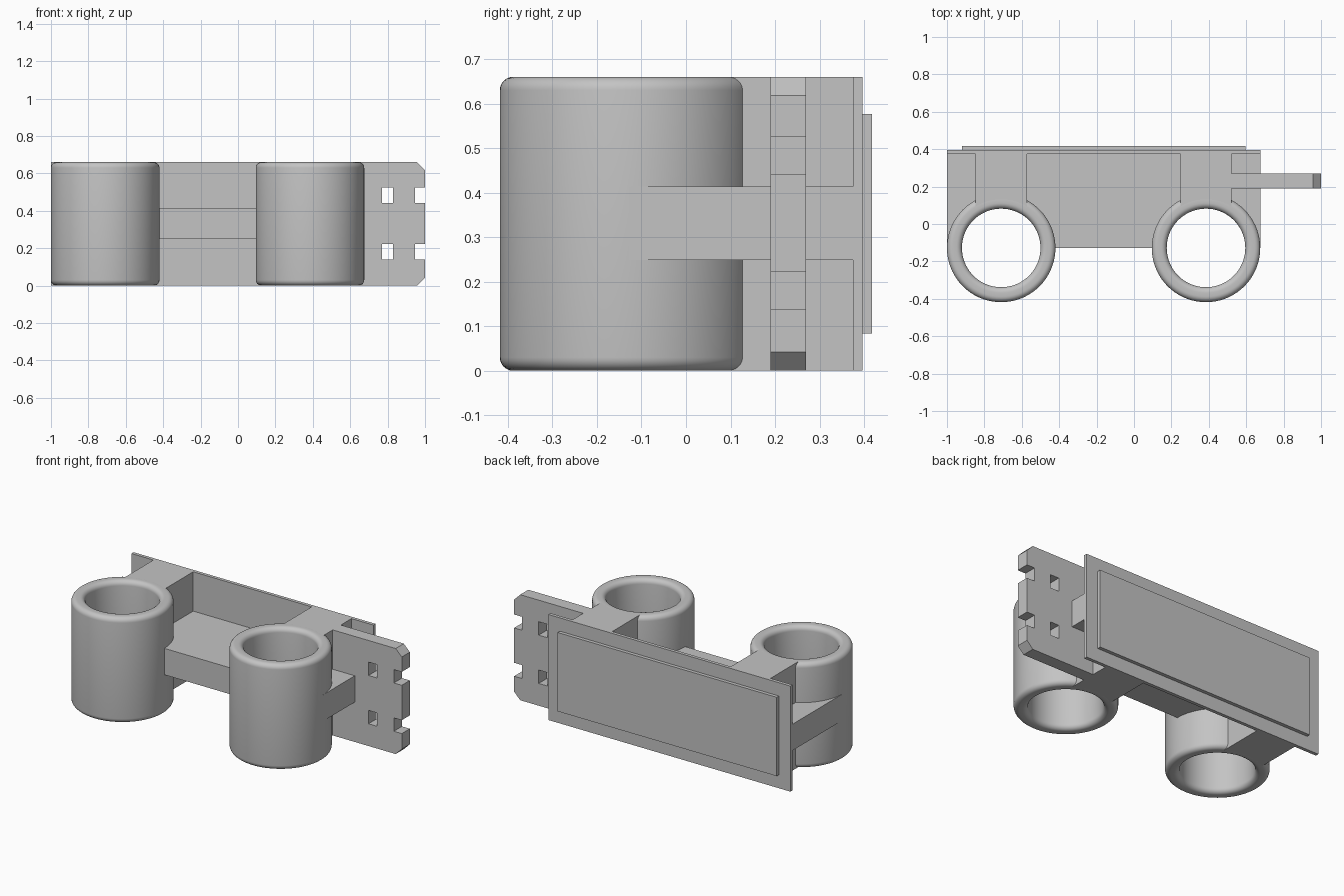
import bpy, bmesh
from math import sin, cos, pi, radians
from mathutils import Vector, Matrix

cube = bpy.data.objects.get("Cube")
if cube:
    bpy.data.objects.remove(cube, do_unlink=True)

grey = bpy.data.materials.new("plain grey")
grey.use_nodes = True
colour = (0.55, 0.55, 0.55, 1)
grey.diffuse_color = colour
grey.node_tree.nodes["Principled BSDF"].inputs["Base Color"].default_value = colour

HEIGHT = 0.66
RING_X = (-0.71, 0.385)
RING_Y = -0.128
OUTER, INNER, ROUND = 0.29, 0.21, 0.03
LEFT, RIGHT, PLATE_Y = -1.0, 0.675, 0.375


def finish(name, bm):
    bmesh.ops.recalc_face_normals(bm, faces=bm.faces)
    mesh = bpy.data.meshes.new(name)
    bm.to_mesh(mesh)
    bm.free()
    mesh.materials.append(grey)
    obj = bpy.data.objects.new(name, mesh)
    bpy.context.collection.objects.link(obj)
    return obj


def prism(name, loops, low, high, upright=False):
    """Extrude outlines (first outer, then holes) along z, or along y if upright."""
    bm = bmesh.new()
    edges = []
    for loop in loops:
        verts = [bm.verts.new((a, low, b) if upright else (a, b, low)) for a, b in loop]
        edges += [bm.edges.new((v, verts[i - 1])) for i, v in enumerate(verts)]
    bmesh.ops.triangle_fill(bm, edges=edges, use_beauty=True)
    bmesh.ops.dissolve_limit(bm, angle_limit=0.01, verts=bm.verts, edges=bm.edges)
    depth = high - low
    out = bmesh.ops.extrude_face_region(bm, geom=bm.faces[:], use_keep_orig=True)
    moved = [g for g in out["geom"] if isinstance(g, bmesh.types.BMVert)]
    bmesh.ops.translate(bm, verts=moved, vec=(0, depth, 0) if upright else (0, 0, depth))
    return finish(name, bm)


def rect(a0, a1, b0, b1):
    return [(a0, b0), (a1, b0), (a1, b1), (a0, b1)]


def arc(cx, half_angle, steps=24, r=0.25):
    """Points inside the ring wall, from left to right over its back."""
    angles = [pi / 2 + half_angle * (1 - 2 * i / steps) for i in range(steps + 1)]
    return [(cx + r * cos(t), RING_Y + r * sin(t)) for t in angles]


# Two open cylinders with rounded rims
def ring(name, cx):
    bm = bmesh.new()
    profile = []
    corners = ((OUTER - ROUND, ROUND, -90), (OUTER - ROUND, HEIGHT - ROUND, 0),
               (INNER + ROUND, HEIGHT - ROUND, 90), (INNER + ROUND, ROUND, 180))
    for r, z, start in corners:
        for i in range(7):
            t = radians(start + 15 * i)
            profile.append(bm.verts.new((r + ROUND * cos(t), 0, z + ROUND * sin(t))))
    edges = [bm.edges.new((v, profile[i - 1])) for i, v in enumerate(profile)]
    bmesh.ops.spin(bm, geom=profile + edges, cent=(0, 0, 0), axis=(0, 0, 1),
                   angle=2 * pi, steps=72, use_merge=True)
    bmesh.ops.remove_doubles(bm, verts=bm.verts, dist=0.0001)
    bmesh.ops.transform(bm, matrix=Matrix.Translation(Vector((cx, RING_Y, 0))), verts=bm.verts)
    obj = finish(name, bm)
    bpy.ops.object.select_all(action="DESELECT")
    obj.select_set(True)
    bpy.context.view_layer.objects.active = obj
    bpy.ops.object.shade_smooth_by_angle(angle=radians(35))


# Rings and the full-height columns that tie them to the plate
for side, cx in zip(("right", "left"), RING_X):
    ring(side + "_ring", cx)
    half = 0.1375
    curve = arc(cx, 0.5824)
    outline = [(cx - half, PLATE_Y), *curve, (cx + half, PLATE_Y)]
    prism(side + "_column", [outline], 0, HEIGHT)

# Middle shelf, hollowed around both bores
shelf = [(LEFT, PLATE_Y), (LEFT, RING_Y)]
for cx in RING_X:
    shelf += arc(cx, pi / 2)
shelf += [(RIGHT, RING_Y), (RIGHT, PLATE_Y)]
prism("middle_shelf", [shelf], 0.249, 0.414)

# Back plate and raised panel
prism("back_plate", [rect(LEFT, RIGHT, 0, HEIGHT)], PLATE_Y, 0.396, upright=True)
prism("back_panel", [rect(-0.92, 0.595, 0.084, 0.577)], 0.39, 0.418, upright=True)

# Side tab with clipped corners, edge notches and square holes
slots = ((0.139, 0.223), (0.441, 0.525))
clip = 0.042
tab = [(0.5, 0), (1 - clip, 0), (1, clip)]
for z0, z1 in slots:
    tab += [(1, z0), (0.945, z0), (0.945, z1), (1, z1)]
tab += [(1, HEIGHT - clip), (1 - clip, HEIGHT), (0.5, HEIGHT)]
holes = [rect(0.77, 0.83, z0, z1) for z0, z1 in slots]
prism("side_tab", [tab, *holes], 0.19, 0.27, upright=True)
